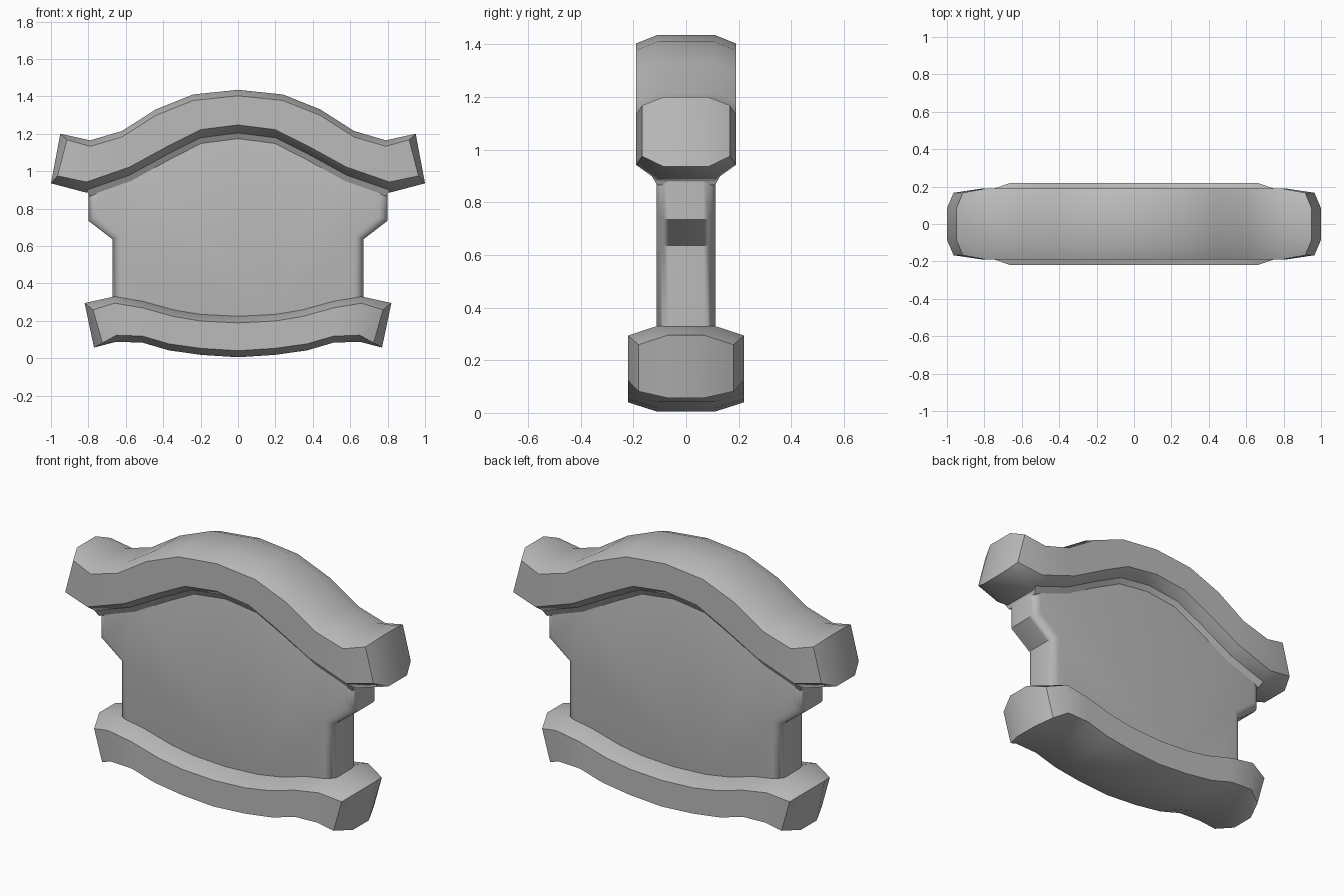
import bpy
import bmesh
import math
from mathutils import Vector

default_cube = bpy.data.objects.get("Cube")
if default_cube:
    bpy.data.objects.remove(default_cube, do_unlink=True)

# One plain grey for the whole model
grey = bpy.data.materials.new("plain grey")
grey.use_nodes = True
colour = (0.5, 0.5, 0.5, 1.0)
grey.diffuse_color = colour
grey.node_tree.nodes["Principled BSDF"].inputs["Base Color"].default_value = colour


def finish(bm, name, smooth_angle):
    """Turn a bmesh into a named, shaded object."""
    bmesh.ops.recalc_face_normals(bm, faces=bm.faces[:])
    mesh = bpy.data.meshes.new(name)
    bm.to_mesh(mesh)
    bm.free()
    mesh.materials.append(grey)
    obj = bpy.data.objects.new(name, mesh)
    bpy.context.collection.objects.link(obj)
    bpy.ops.object.select_all(action="DESELECT")
    obj.select_set(True)
    bpy.context.view_layer.objects.active = obj
    bpy.ops.object.shade_smooth_by_angle(angle=math.radians(smooth_angle))
    return obj


def mirrored(half):
    """Extend a centre-to-end list of (x, z) points to both sides."""
    return [(-x, z) for x, z in reversed(half[1:])] + list(half)


def loft(name, rings, smooth_angle=40):
    """Skin closed rings of points and cap both ends."""
    bm = bmesh.new()
    rows = [[bm.verts.new(p) for p in ring] for ring in rings]
    count = len(rows[0])
    for a, b in zip(rows, rows[1:]):
        for i in range(count):
            j = (i + 1) % count
            bm.faces.new((a[i], a[j], b[j], b[i]))
    # Each cap has a flat middle and two slanted cheeks
    for row in (rows[0], rows[-1]):
        if count == 8:
            for quad in ((0, 1, 4, 5), (1, 2, 3, 4), (5, 6, 7, 0)):
                bm.faces.new([row[i] for i in quad])
        else:
            bm.faces.new(row)
    return finish(bm, name, smooth_angle)


def curved_beam(name, top, bottom, depth, end_depth, ridge, end_ridge,
                top_drop, bottom_rise, end_inset):
    """Eight-sided beam that follows an upper and a lower edge line."""
    top, bottom = mirrored(top), mirrored(bottom)
    last = len(top) - 1
    rings = []
    for i, ((tx, tz), (bx, bz)) in enumerate(zip(top, bottom)):
        at_end = i in (0, last)
        d, r = (end_depth, end_ridge) if at_end else (depth, ridge)
        inset = math.copysign(end_inset, tx) if at_end else 0
        rise = bottom_rise * (0.7 if at_end else 1)
        ux, uz = tx - inset, tz - top_drop
        lx, lz = bx - inset, bz + rise
        rings.append([Vector(p) for p in (
            (tx, r, tz), (tx, -r, tz), (ux, -d, uz), (lx, -d, lz),
            (bx, -r, bz), (bx, r, bz), (lx, d, lz), (ux, d, uz))])
    return loft(name, rings)


# Upper arched beam
upper_top = [(0, 1.435), (.24, 1.41), (.44, 1.33), (.62, 1.215), (.79, 1.165), (.95, 1.2)]
upper_bottom = [(0, 1.19), (.2, 1.165), (.37, 1.08), (.58, .965), (.81, .885), (1, .935)]
curved_beam("upper_beam", upper_top, upper_bottom, .19, .167, .11, .084, .032, .057, .035)

# Lower sagging beam
lower_top = [(0, .225), (.2, .235), (.34, .258), (.51, .305), (.66, .33), (.82, .295)]
lower_bottom = [(0, .005), (.2, .018), (.37, .042), (.51, .083), (.65, .088), (.77, .057)]
curved_beam("lower_beam", lower_top, lower_bottom, .22, .18, .11, .07, .036, .035, .045)

# Sloped collar where the panel meets the upper beam
collar = []
for x, z in mirrored(upper_bottom[:-1]):
    collar.append([(x, .13, z + .015), (x, -.13, z + .015),
                   (x * .98, -.11, z - .02), (x * .98, .11, z - .02)])
loft("upper_collar", collar)

# Panel with shoulder lugs, rounded along its rim
side = [(.67, .25), (.67, .635), (.8, .735), (.8, .93)]
crown = [(x, z + .06) for x, z in upper_bottom[:-2]]
foot = [(x, z - .06) for x, z in lower_top[:-2]]
half_outline = foot + side + crown[::-1]
outline = half_outline + [(-x, z) for x, z in reversed(half_outline) if x > 0]
half_depth = .112
bm = bmesh.new()
face = bm.faces.new([bm.verts.new((x, -half_depth, z)) for x, z in outline])
extruded = bmesh.ops.extrude_face_region(bm, geom=[face], use_keep_orig=True)
moved = [v for v in extruded["geom"] if isinstance(v, bmesh.types.BMVert)]
bmesh.ops.translate(bm, verts=moved, vec=(0, half_depth * 2, 0))
bmesh.ops.recalc_face_normals(bm, faces=bm.faces[:])
rim = [e for e in bm.edges if abs(e.verts[0].co.y - e.verts[1].co.y) < .01]
bmesh.ops.bevel(bm, geom=rim, offset=.045, segments=4, profile=.5, affect="EDGES")
finish(bm, "centre_panel", 50)
